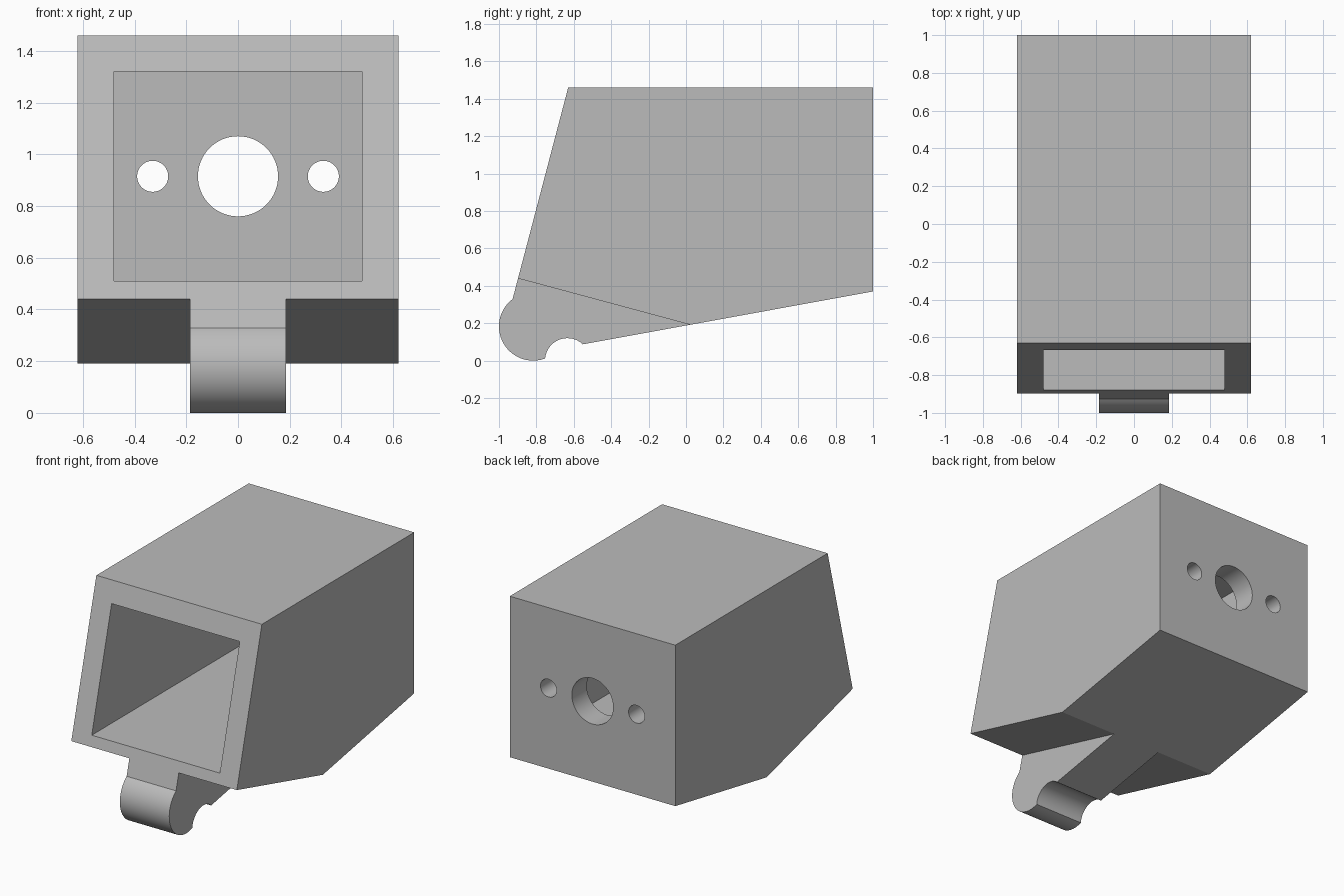
import bpy, bmesh, math
from mathutils import Matrix

cube = bpy.data.objects.get("Cube")
if cube:
    bpy.data.objects.remove(cube, do_unlink=True)

grey = bpy.data.materials.new("light_grey")
grey.use_nodes = True
grey.diffuse_color = (0.5, 0.5, 0.5, 1)
grey.node_tree.nodes["Principled BSDF"].inputs["Base Color"].default_value = (0.5, 0.5, 0.5, 1)


def finish(name, bm):
    bmesh.ops.recalc_face_normals(bm, faces=bm.faces)
    mesh = bpy.data.meshes.new(name)
    bm.to_mesh(mesh)
    bm.free()
    mesh.materials.append(grey)
    obj = bpy.data.objects.new(name, mesh)
    bpy.context.collection.objects.link(obj)
    return obj


def extrude_profile(name, points, x0, x1):
    """Extrude a (y, z) outline along x."""
    bm = bmesh.new()
    face = bm.faces.new([bm.verts.new((x0, y, z)) for y, z in points])
    new = bmesh.ops.extrude_face_region(bm, geom=[face])["geom"]
    verts = [v for v in new if isinstance(v, bmesh.types.BMVert)]
    bmesh.ops.translate(bm, verts=verts, vec=(x1 - x0, 0, 0))
    return finish(name, bm)


def cylinder(name, radius, depth, location, axis):
    bm = bmesh.new()
    turn = Matrix.Rotation(math.pi / 2, 4, axis)
    bmesh.ops.create_cone(bm, cap_ends=True, segments=64, radius1=radius, radius2=radius,
                          depth=depth, matrix=Matrix.Translation(location) @ turn)
    return finish(name, bm)


# Side outline: sloping front, rising underside, rounded hinge eye
eye_y, eye_z, eye_r = -0.817, 0.183, 0.183
arc = [(eye_y + eye_r * math.cos(a), eye_z + eye_r * math.sin(a))
       for a in (math.radians(127 + 189 * i / 40) for i in range(41))]
outline = [(-0.63, 1.46)] + arc + [(-0.69, 0.062), (1, 0.37), (1, 1.46)]
housing = extrude_profile("housing", outline, -0.62, 0.62)

cutters = []

# Clear both sides of the hinge below the slanted lower plane
for side in (-1, 1):
    wedge = [(-1.2, 0.521), (0.2, 0.144), (0.2, -0.3), (-1.2, -0.3)]
    cutters.append(extrude_profile("hinge_side_cutter", wedge, side * 0.185, side * 0.9))

# Square cavity open at the front, leaving a back wall
cavity = [(-1.5, 0.51), (0.84, 0.51), (0.84, 1.32), (-1.5, 1.32)]
cutters.append(extrude_profile("cavity_cutter", cavity, -0.48, 0.48))

# Back wall holes and the hinge pin bore
for x, radius in ((0, 0.155), (-0.33, 0.06), (0.33, 0.06)):
    cutters.append(cylinder("back_hole_cutter", radius, 0.6, (x, 0.95, 0.915), 'X'))
cutters.append(cylinder("pin_bore_cutter", 0.12, 1, (eye_y, eye_z, 0), 'Y'))
cutters[-1].data.transform(Matrix.Translation((-eye_y, eye_y, 0)))
cutters[-1].data.transform(Matrix.Translation((0, 0, 0)))

bpy.context.view_layer.objects.active = housing
housing.select_set(True)
for cutter in cutters:
    cutter.hide_render = True
    mod = housing.modifiers.new("cut", 'BOOLEAN')
    mod.operation = 'DIFFERENCE'
    mod.solver = 'EXACT'
    mod.object = cutter
    bpy.ops.object.modifier_apply(modifier=mod.name)
    bpy.data.objects.remove(cutter, do_unlink=True)

bpy.ops.object.shade_smooth_by_angle(angle=math.radians(25))
